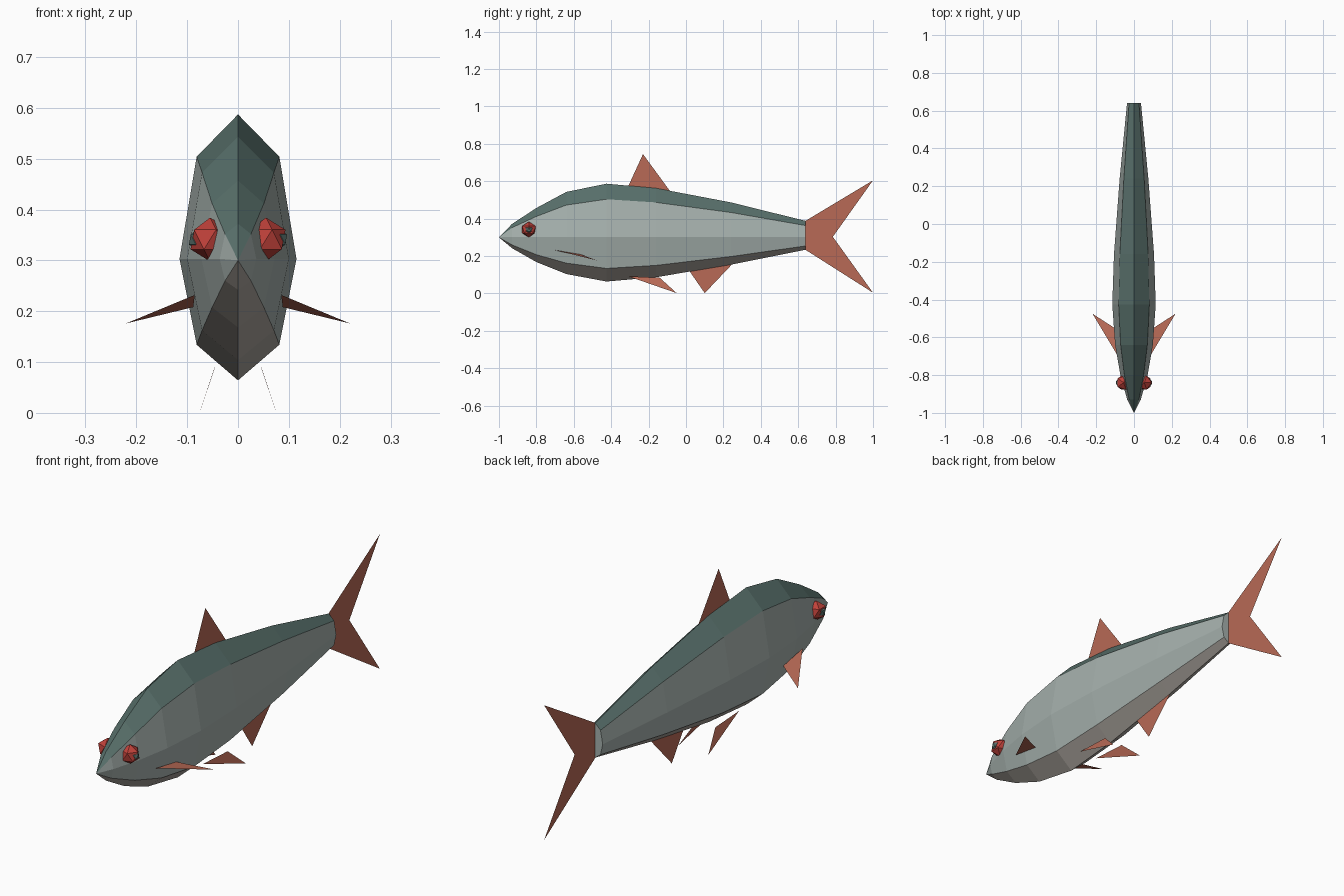
import bpy, bmesh, math

if "Cube" in bpy.data.objects:
    bpy.data.objects.remove(bpy.data.objects["Cube"])


def material(name, rgb):
    m = bpy.data.materials.new(name)
    m.diffuse_color = (*rgb, 1.0)
    m.use_nodes = True
    m.node_tree.nodes["Principled BSDF"].inputs["Base Color"].default_value = m.diffuse_color
    return m


BACK = material("dark_teal", (0.10, 0.165, 0.15))
SIDE = material("silver", (0.38, 0.44, 0.42))
BELLY = material("warm_grey", (0.40, 0.37, 0.335))
FIN = material("fin_orange", (0.48, 0.143, 0.092))
EYE = material("eye_red", (0.52, 0.053, 0.042))


def finish(name, bm, mats):
    mesh = bpy.data.meshes.new(name)
    bm.to_mesh(mesh)
    bm.free()
    for m in mats:
        mesh.materials.append(m)
    ob = bpy.data.objects.new(name, mesh)
    bpy.context.collection.objects.link(ob)
    return ob


# Body: eight-sided rings lofted from the nose tip to the tail root
MID = 0.303
STATIONS = [  # y, half width, top, bottom
    (-0.93, 0.036, 0.372, 0.242),
    (-0.80, 0.072, 0.457, 0.168),
    (-0.64, 0.100, 0.543, 0.104),
    (-0.425, 0.115, 0.587, 0.064),
    (-0.16, 0.106, 0.563, 0.087),
    (0.24, 0.076, 0.487, 0.154),
    (0.64, 0.037, 0.388, 0.234),
]
bm = bmesh.new()
nose = bm.verts.new((0, -1, 0.30))
rings = []
for y, w, top, bottom in STATIONS:
    ring = []
    for i in range(8):
        a = i * math.pi / 4
        s, c = math.sin(a), math.cos(a)
        z = MID + c * (top - MID if c > 0 else MID - bottom)
        ring.append(bm.verts.new((w * s, y, z)))
    rings.append(ring)

# Colour strips around the ring: back on top, silver flanks, belly below
STRIP = [0, 1, 1, 2, 2, 1, 1, 0]
for i in range(8):
    j = (i + 1) % 8
    bm.faces.new((nose, rings[0][i], rings[0][j])).material_index = STRIP[i]
    for a, b in zip(rings, rings[1:]):
        bm.faces.new((a[i], b[i], b[j], a[j])).material_index = STRIP[i]
bm.faces.new(rings[-1]).material_index = 1
bmesh.ops.recalc_face_normals(bm, faces=bm.faces)
finish("body", bm, [BACK, SIDE, BELLY])


# Fins: paper-thin flat shapes
def fin(name, *faces):
    bm = bmesh.new()
    for points in faces:
        bm.faces.new([bm.verts.new(p) for p in points])
    bmesh.ops.remove_doubles(bm, verts=bm.verts, dist=1e-5)
    finish(name, bm, [FIN])


notch = (0, 0.785, MID)
root_top, root_low = (0, 0.638, 0.388), (0, 0.638, 0.234)
fin("tail_fin",
    (root_top, root_low, notch),
    (root_top, notch, (0, 1, 0.605)),
    (root_low, (0, 1, 0.004), notch))
fin("dorsal_fin", ((0, -0.315, 0.56), (0, -0.08, 0.54), (0, -0.23, 0.745)))
fin("anal_fin", ((0, 0.015, 0.125), (0, 0.10, 0.002), (0, 0.255, 0.165)))

# Paired fins and eyes
for side, label in ((1, "right"), (-1, "left")):
    fin(f"pectoral_fin_{label}",
        ((side * 0.085, -0.70, 0.232), (side * 0.088, -0.56, 0.208),
         (side * 0.22, -0.475, 0.176)))
    fin(f"pelvic_fin_{label}",
        ((side * 0.045, -0.31, 0.092), (side * 0.047, -0.14, 0.084),
         (side * 0.075, -0.05, 0.002)))
    for part, x, r, mat in (("eye", 0.055, 0.043, EYE),
                            ("pupil", 0.077, 0.022, BACK)):
        bm = bmesh.new()
        bmesh.ops.create_icosphere(bm, subdivisions=1, radius=r)
        ob = finish(f"{part}_{label}", bm, [mat])
        ob.location = (side * x, -0.84, 0.341)
